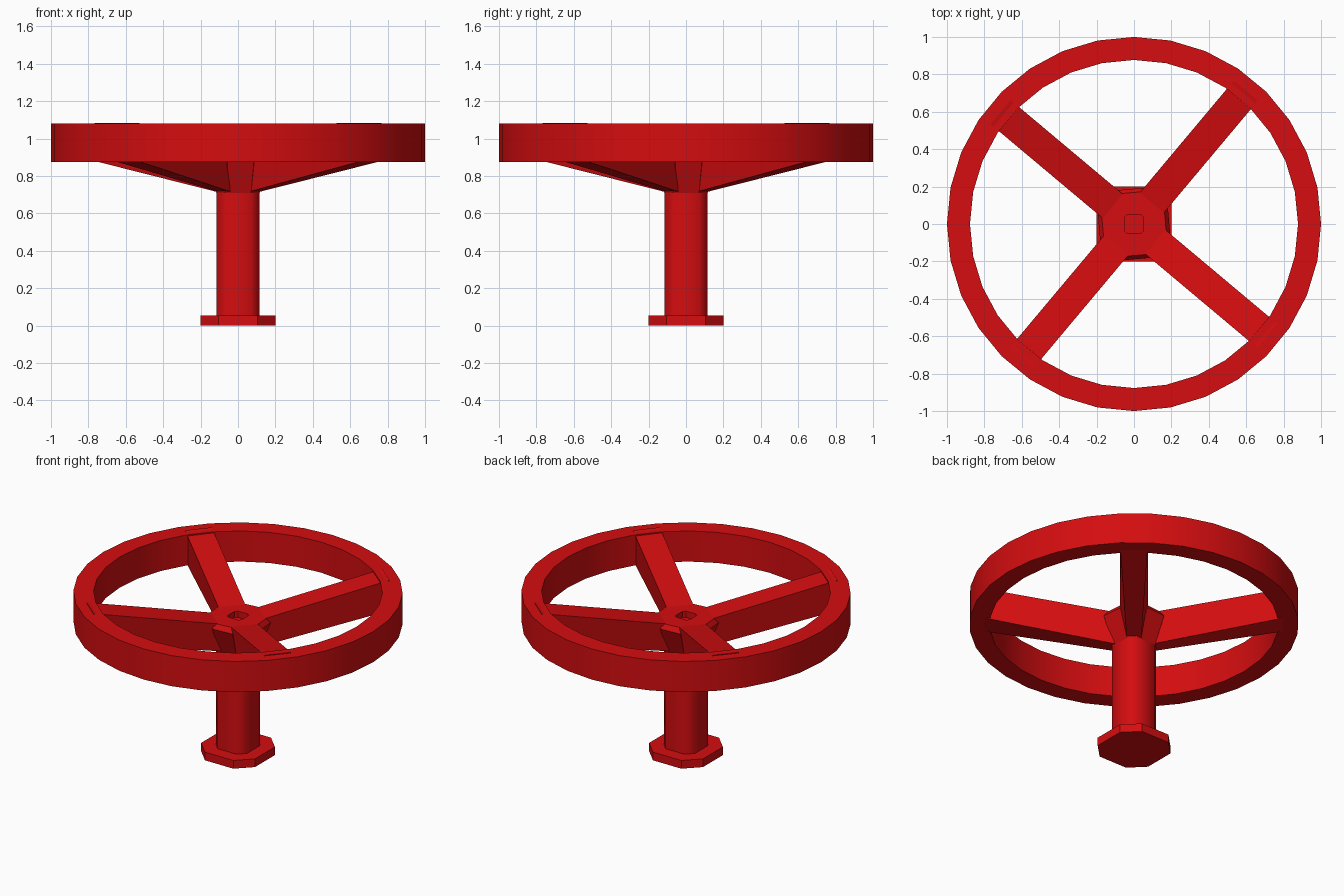
import bpy
import bmesh
from math import radians, cos, sin, tau

cube = bpy.data.objects.get("Cube")
if cube:
    bpy.data.objects.remove(cube, do_unlink=True)

# Single red paint
red = bpy.data.materials.new("red_paint")
red.use_nodes = True
colour = (0.66, 0.004, 0.005, 1)
red.diffuse_color = colour
red.node_tree.nodes["Principled BSDF"].inputs["Base Color"].default_value = colour


def finish(name, bm, smooth_angle):
    bmesh.ops.recalc_face_normals(bm, faces=bm.faces)
    mesh = bpy.data.meshes.new(name)
    bm.to_mesh(mesh)
    bm.free()
    mesh.materials.append(red)
    obj = bpy.data.objects.new(name, mesh)
    bpy.context.collection.objects.link(obj)
    bpy.ops.object.select_all(action="DESELECT")
    obj.select_set(True)
    bpy.context.view_layer.objects.active = obj
    bpy.ops.object.shade_smooth_by_angle(angle=radians(smooth_angle))
    return obj


def bridge(bm, a, b):
    n = len(a)
    for i in range(n):
        j = (i + 1) % n
        bm.faces.new((a[i], a[j], b[j], b[i]))


def chamfered_ring(bm, half, flat, z, turn):
    """Square of half width `half`, its corners cut where the sides reach `flat`."""
    points = []
    for k in range(4):
        a = k * tau / 4 + radians(turn)
        for x, y in ((half, -flat), (half, flat)):
            points.append(bm.verts.new((x * cos(a) - y * sin(a), x * sin(a) + y * cos(a), z)))
    return points


def loft(name, sections, smooth_angle):
    bm = bmesh.new()
    rings = [chamfered_ring(bm, *s) for s in sections]
    for lower, upper in zip(rings, rings[1:]):
        bridge(bm, lower, upper)
    bm.faces.new(rings[0])
    bm.faces.new(rings[-1])
    return finish(name, bm, smooth_angle)


# Foot plate and stem
loft("foot_plate", [(0.2, 0.105, 0, 0), (0.2, 0.105, 0.055, 0)], 30)
loft("stem", [(0.115, 0.07, 0.05, 0), (0.115, 0.07, 0.715, 0)], 50)

# Flared hub with a small square socket sunk in its top
loft("hub", [
    (0.115, 0.07, 0.71, 0),
    (0.188, 0.07, 0.89, 5),
    (0.168, 0.07, 0.922, 5),
    (0.052, 0.036, 0.922, 0),
    (0.052, 0.036, 0.88, 0),
], 30)

# Rim: rectangular section swept round the axis
bm = bmesh.new()
SIDES = 32
section = [(1, 0.875), (1, 1.08), (0.877, 1.08), (0.877, 0.875)]
loops = [[bm.verts.new((r * cos(i * tau / SIDES), r * sin(i * tau / SIDES), z))
          for i in range(SIDES)] for r, z in section]
for k in range(4):
    bridge(bm, loops[k], loops[(k + 1) % 4])
finish("rim", bm, 30)

# Four spokes, rising to the rim, the underside narrowing towards the stem
for k in range(4):
    a = radians(50) + k * tau / 4
    bm = bmesh.new()
    ends = []
    for r, low, high, low_half in ((0.1, 0.713, 0.912, 0.044), (0.93, 0.88, 1.084, 0.083)):
        corners = ((-low_half, low), (low_half, low), (0.084, high), (-0.084, high))
        ends.append([bm.verts.new((r * cos(a) - w * sin(a), r * sin(a) + w * cos(a), z))
                     for w, z in corners])
    bridge(bm, *ends)
    for end in ends:
        bm.faces.new(end)
    finish("spoke_%d" % (k + 1), bm, 30)
